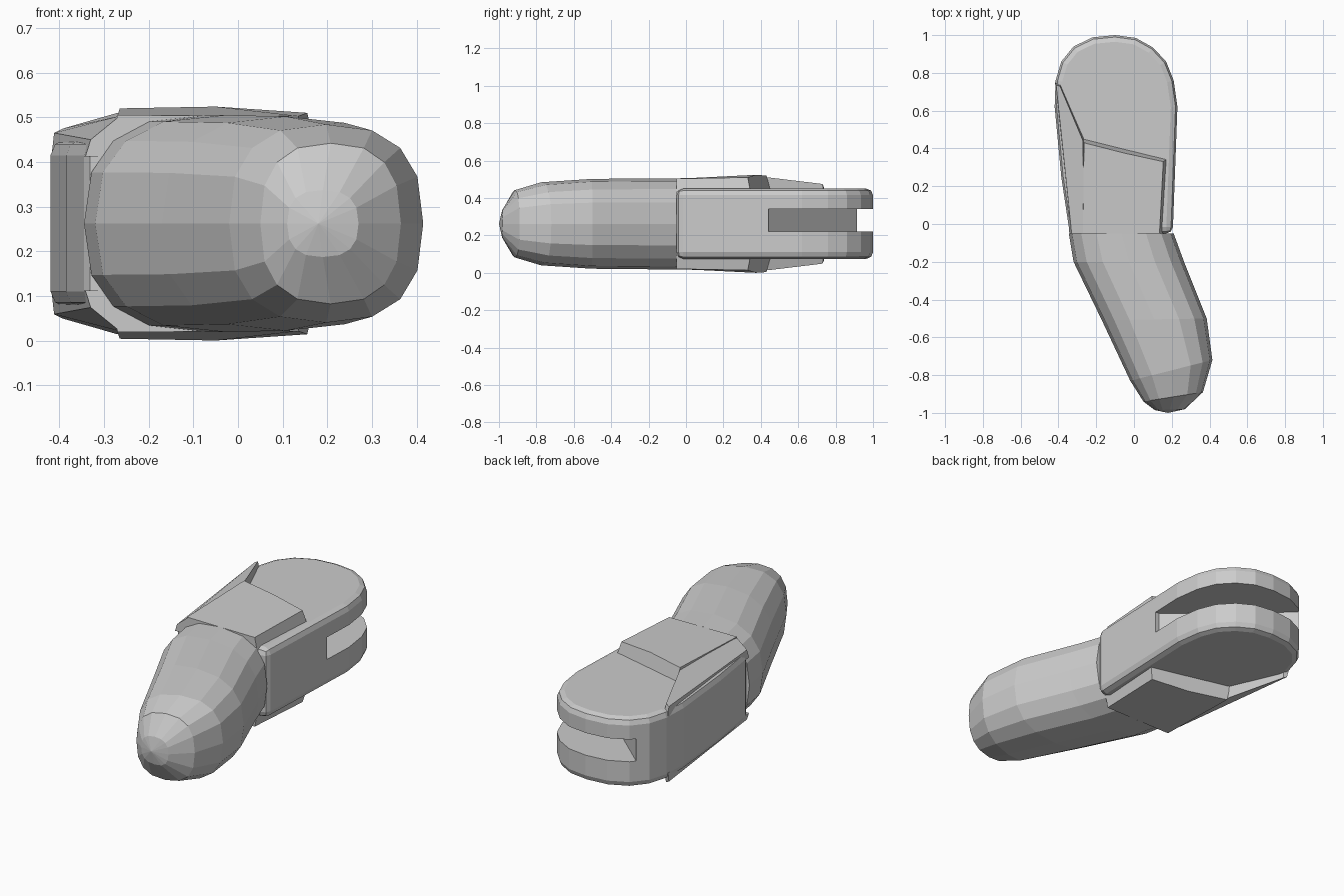
import bpy, bmesh
from math import cos, sin, pi, copysign

if "Cube" in bpy.data.objects:
    bpy.data.objects.remove(bpy.data.objects["Cube"])

ZC = 0.262  # mid height, everything mirrors about it


def make(name, verts, faces):
    bm = bmesh.new()
    vs = [bm.verts.new(v) for v in verts]
    for f in faces:
        bm.faces.new([vs[i] for i in f])
    bmesh.ops.recalc_face_normals(bm, faces=bm.faces)
    me = bpy.data.meshes.new(name)
    bm.to_mesh(me)
    bm.free()
    ob = bpy.data.objects.new(name, me)
    bpy.context.collection.objects.link(ob)
    return ob


def prism(name, base, z_base, top):
    """Straight or tapered block: base is (x, y) points, top is (x, y, z) points."""
    n = len(base)
    verts = [(x, y, z_base) for x, y in base] + list(top)
    faces = [range(n), range(n, 2 * n)]
    faces += [(i, (i + 1) % n, n + (i + 1) % n, n + i) for i in range(n)]
    return make(name, verts, faces)


def bevel(ob, width, segments):
    m = ob.modifiers.new("bevel", 'BEVEL')
    m.width, m.segments = width, segments
    m.limit_method, m.angle_limit = 'ANGLE', 1.0


# Fingertip: faceted loft, each ring is (left x, left y, right x, right y, half height)
rings = [(-0.345, -0.05, 0.21, -0.05, 0.243),
         (-0.32, -0.20, 0.265, -0.20, 0.243),
         (-0.17, -0.51, 0.385, -0.50, 0.24),
         (-0.02, -0.83, 0.415, -0.72, 0.222),
         (0.05, -0.94, 0.365, -0.89, 0.18),
         (0.11, -0.985, 0.27, -0.98, 0.075)]
N = 16


def rounded(v):
    return copysign(abs(v) ** 0.78, v)


verts, faces = [], []
for lx, ly, rx, ry, h in rings:
    for i in range(N):
        a = 2 * pi * i / N
        t = 0.5 + 0.5 * rounded(cos(a))
        verts.append((lx + (rx - lx) * t, ly + (ry - ly) * t, ZC + h * rounded(sin(a))))
for r in range(len(rings) - 1):
    for i in range(N):
        j = (i + 1) % N
        faces.append((r * N + i, r * N + j, (r + 1) * N + j, (r + 1) * N + i))
tip = len(verts)
verts.append((0.18, -1.0, ZC))
last = (len(rings) - 1) * N
faces += [(last + i, last + (i + 1) % N, tip) for i in range(N)]
faces.append(range(N))
make("fingertip", verts, faces)

# Knuckle body: rounded outline with softened rims
outline = [(-0.34, -0.05), (-0.385, 0.25), (-0.42, 0.62), (-0.415, 0.76), (-0.385, 0.86),
           (-0.32, 0.94), (-0.22, 0.988), (-0.10, 1.0), (0.01, 0.985), (0.10, 0.935),
           (0.17, 0.86), (0.21, 0.76), (0.23, 0.62), (0.22, 0.35), (0.205, -0.05)]
body = prism("knuckle_body", outline, 0.075, [(x, y, 0.45) for x, y in outline])
bevel(body, 0.035, 2)

# Hinge slot: open to the right and back, closed by the left wall
slot = [(0.4, 0.44), (0.20, 0.44), (-0.36, 0.93), (-0.5, 1.2), (0.4, 1.2)]
cutter = prism("slot_cutter", slot, 0.22, [(x, y, 0.34) for x, y in slot])
cutter.hide_render = True
cutter.hide_set(True)
cut = body.modifiers.new("slot", 'BOOLEAN')
cut.operation, cut.object, cut.solver = 'DIFFERENCE', cutter, 'EXACT'

# Raised armour pads and side fins, mirrored top and bottom
pad_base = [(-0.28, -0.05), (0.15, -0.05), (0.175, 0.345), (-0.27, 0.455)]
pad_top = [(-0.27, -0.05, 0.505), (0.135, -0.05, 0.503), (0.155, 0.33, 0.51),
           (-0.05, 0.375, 0.524), (-0.265, 0.43, 0.52)]
pad_base.insert(3, (-0.05, 0.40))
fin_base = [(-0.342, -0.05), (-0.26, -0.05), (-0.26, 0.45), (-0.385, 0.74), (-0.418, 0.75)]
fin_top = [(-0.33, -0.05, 0.45), (-0.265, -0.05, 0.503), (-0.27, 0.44, 0.51),
           (-0.392, 0.73, 0.475), (-0.412, 0.735, 0.465)]
for side, s in (("upper", 1), ("lower", -1)):
    def flip(pts):
        return [(x, y, ZC + s * (z - ZC)) for x, y, z in pts]
    prism(side + "_pad", pad_base, ZC + s * 0.17, flip(pad_top))
    prism(side + "_side_fin", fin_base, ZC + s * 0.15, flip(fin_top))
